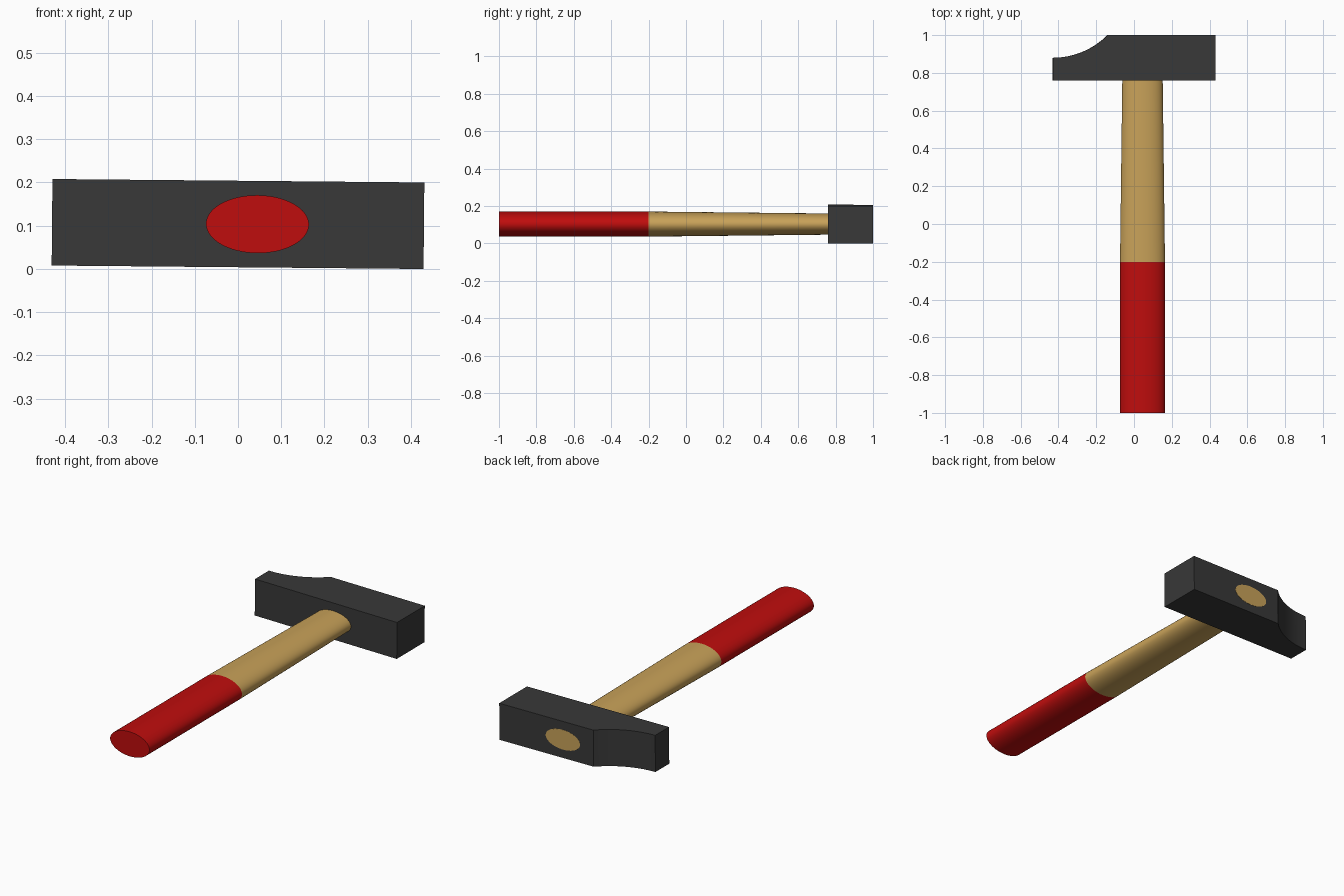
import bpy, bmesh, math

if "Cube" in bpy.data.objects:
    bpy.data.objects.remove(bpy.data.objects["Cube"])

TILT = 0.0093      # the whole hammer leans very slightly about its handle axis
CENTRE_Z = 0.104


def material(name, colour):
    mat = bpy.data.materials.new(name)
    mat.diffuse_color = (*colour, 1)
    mat.use_nodes = True
    mat.node_tree.nodes["Principled BSDF"].inputs["Base Color"].default_value = mat.diffuse_color
    return mat


def finish(bm, name, mat, smooth_angle):
    bmesh.ops.recalc_face_normals(bm, faces=bm.faces)
    mesh = bpy.data.meshes.new(name)
    bm.to_mesh(mesh)
    bm.free()
    mesh.materials.append(mat)
    obj = bpy.data.objects.new(name, mesh)
    bpy.context.collection.objects.link(obj)
    obj.location.z = CENTRE_Z
    obj.rotation_euler.y = TILT
    bpy.ops.object.select_all(action='DESELECT')
    obj.select_set(True)
    bpy.context.view_layer.objects.active = obj
    bpy.ops.object.shade_smooth_by_angle(angle=math.radians(smooth_angle))
    return obj


def elliptic_bar(name, mat, sections, sides=64, x=0.045):
    """Closed bar along y; each section is (y, half width, half height)."""
    bm = bmesh.new()
    rings = []
    for y, rx, rz in sections:
        angles = [2 * math.pi * i / sides for i in range(sides)]
        rings.append([bm.verts.new((x + rx * math.cos(a), y, rz * math.sin(a))) for a in angles])
    for a, b in zip(rings, rings[1:]):
        for i in range(sides):
            j = (i + 1) % sides
            bm.faces.new((a[i], a[j], b[j], b[i]))
    bm.faces.new(rings[0])
    bm.faces.new(rings[-1])
    return finish(bm, name, mat, 30)


steel = material("dark_steel", (0.04, 0.04, 0.04))
wood = material("wood", (0.58, 0.36, 0.10))
red = material("red_paint", (0.52, 0.004, 0.004))

# Head: top outline with a concave arc down to the peen, extruded in z
R = 0.41
profile = [(-0.43, 0.76), (0.43, 0.76), (0.43, 1.0)]
for i in range(17):
    a = math.radians(45) * (1 - i / 16)
    profile.append((-0.43 + R * math.sin(a), 0.88 + R * (1 - math.cos(a))))
bm = bmesh.new()
face = bm.faces.new([bm.verts.new((x, y, -0.1)) for x, y in profile])
top = bmesh.ops.extrude_face_region(bm, geom=[face])
bmesh.ops.translate(bm, vec=(0, 0, 0.2),
                    verts=[g for g in top["geom"] if isinstance(g, bmesh.types.BMVert)])
finish(bm, "hammer_head", steel, 20)

# Handle: painted grip, then tapering wood that shows through the back of the head
elliptic_bar("grip", red, [(-1.0, 0.119, 0.067), (-0.2, 0.119, 0.067)])
elliptic_bar("wooden_shaft", wood, [(-0.2, 0.119, 0.067), (1.001, 0.104, 0.054)])
